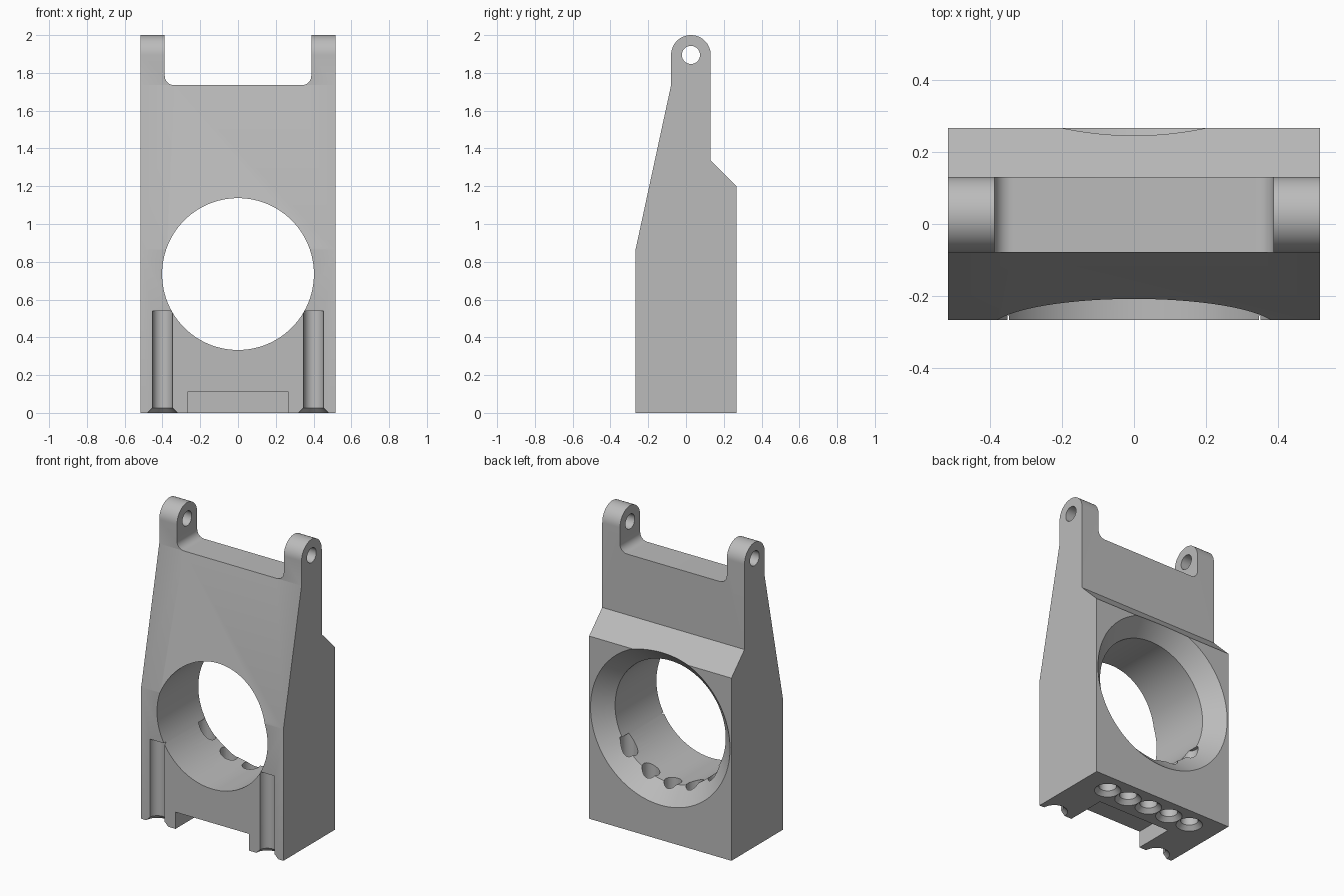
import bpy, bmesh
from math import sin, cos, pi, radians
from mathutils import Matrix, Vector

if "Cube" in bpy.data.objects:
    bpy.data.objects.remove(bpy.data.objects["Cube"], do_unlink=True)

grey = bpy.data.materials.new("plain grey")
grey.use_nodes = True
colour = (0.5, 0.5, 0.5, 1)
grey.diffuse_color = colour
grey.node_tree.nodes["Principled BSDF"].inputs["Base Color"].default_value = colour


def finish(name, bm):
    bmesh.ops.recalc_face_normals(bm, faces=bm.faces)
    mesh = bpy.data.meshes.new(name)
    bm.to_mesh(mesh)
    bm.free()
    mesh.materials.append(grey)
    obj = bpy.data.objects.new(name, mesh)
    bpy.context.collection.objects.link(obj)
    return obj


def prism(name, points, place, start, end):
    """Extrude a closed 2D outline; place(u, v, w) maps it into space."""
    bm = bmesh.new()
    face = bm.faces.new([bm.verts.new(place(u, v, start)) for u, v in points])
    out = bmesh.ops.extrude_face_region(bm, geom=[face])
    moved = [g for g in out["geom"] if isinstance(g, bmesh.types.BMVert)]
    shift = Vector(place(0, 0, end)) - Vector(place(0, 0, start))
    bmesh.ops.translate(bm, verts=moved, vec=shift)
    return finish(name, bm)


def lathe(name, profile, matrix, sides):
    """Closed solid of revolution about z from (radius, height) pairs."""
    bm = bmesh.new()
    rings = [[bm.verts.new((r * cos(2 * pi * i / sides), r * sin(2 * pi * i / sides), h))
              for i in range(sides)] for r, h in profile]
    for a, b in zip(rings, rings[1:]):
        for i in range(sides):
            j = (i + 1) % sides
            bm.faces.new((a[i], a[j], b[j], b[i]))
    bm.faces.new(rings[0])
    bm.faces.new(rings[-1])
    bm.transform(matrix)
    return finish(name, bm)


def arc(cx, cy, r, start, end, steps):
    angles = [radians(start + (end - start) * i / steps) for i in range(steps + 1)]
    return [(cx + r * cos(a), cy + r * sin(a)) for a in angles]


def cut(target, cutter):
    cutter.hide_render = True
    mod = target.modifiers.new("cut", "BOOLEAN")
    mod.operation, mod.solver, mod.object = "DIFFERENCE", "EXACT", cutter
    bpy.context.view_layer.objects.active = target
    bpy.ops.object.modifier_apply(modifier=mod.name)
    bpy.data.objects.remove(cutter, do_unlink=True)


HALF_W, HALF_D = 0.517, 0.267
LUG_Y, LUG_Z, LUG_R = 0.026, 1.895, 0.105

# Body: side outline with rounded lug top, extruded across the width
outline = [(-HALF_D, 0), (HALF_D, 0), (HALF_D, 1.2), (LUG_Y + LUG_R, 1.336)]
outline += arc(LUG_Y, LUG_Z, LUG_R, 0, 180, 32)
outline += [(LUG_Y - LUG_R, 1.735), (-HALF_D, 0.865)]
body = prism("bracket_body", outline, lambda u, v, w: (w, u, v), -HALF_W, HALF_W)

# Gap between the lugs, with filleted lower corners
gap_x, gap_z, fillet = 0.388, 1.735, 0.05
gap = [(gap_x, 2.1), (-gap_x, 2.1)]
gap += arc(-gap_x + fillet, gap_z + fillet, fillet, 180, 270, 10)
gap += arc(gap_x - fillet, gap_z + fillet, fillet, 270, 360, 10)
cut(body, prism("lug_gap", gap, lambda u, v, w: (u, w, v), -0.5, 0.5))

# Pin hole through both lugs
along_x = Matrix.Translation((0, LUG_Y, LUG_Z)) @ Matrix.Rotation(pi / 2, 4, "Y")
cut(body, lathe("pin_hole", [(0.048, -0.7), (0.048, 0.7)], along_x, 40))

# Large bore with a 45 degree flare at the back
along_y = Matrix.Translation((0, 0, 0.735)) @ Matrix.Rotation(-pi / 2, 4, "X")
cut(body, lathe("main_bore", [(0.402, -0.5), (0.402, 0.162), (0.547, 0.307)], along_y, 96))

# Countersunk holes in the base: a row of five, and two open grooves in front
hole = [(0.08, -0.05), (0.08, 0), (0.053, 0.027), (0.053, 0.54)]
spots = [(0.16 * i, 0.135) for i in range(-2, 3)] + [(s * 0.4, -HALF_D) for s in (-1, 1)]
for x, y in spots:
    cut(body, lathe("base_hole", hole, Matrix.Translation((x, y, 0)), 32))

# Rectangular notch in the front of the base
notch = [(-0.267, -0.1), (0.267, -0.1), (0.267, 0.11), (-0.267, 0.11)]
cut(body, prism("base_notch", notch, lambda u, v, w: (u, w, v), -0.4, 0.0))

# Smooth round surfaces, sharp edges kept
bpy.ops.object.select_all(action="DESELECT")
body.select_set(True)
bpy.context.view_layer.objects.active = body
bpy.ops.object.shade_smooth_by_angle(angle=radians(30))
